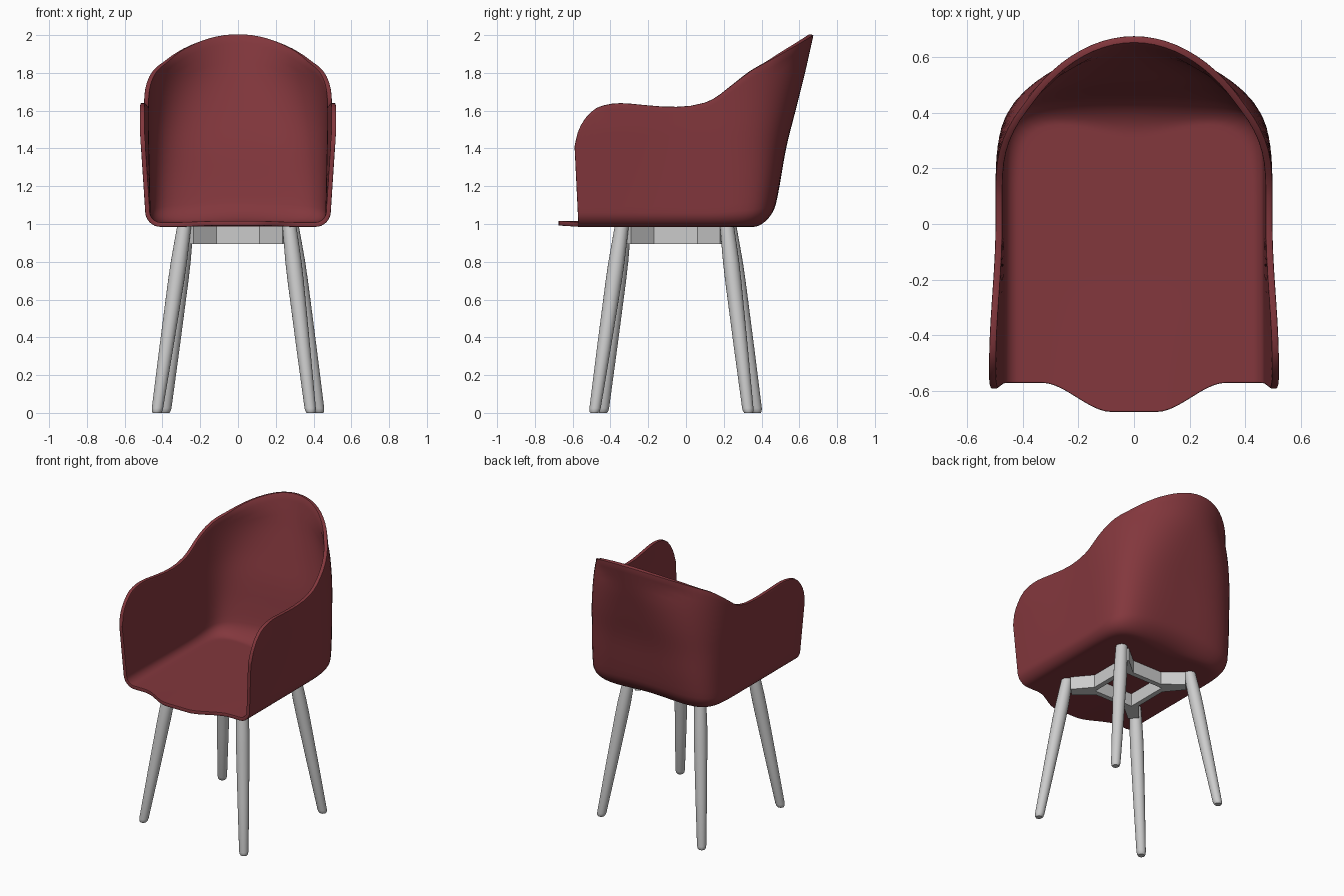
import bpy, bmesh
from math import sin, cos, pi, radians

if "Cube" in bpy.data.objects:
    bpy.data.objects.remove(bpy.data.objects["Cube"])

Z0, YC, CY = 0.985, 0.10, -0.055     # shell underside, centre of back curve, base centre


def clamp(v, lo=0.0, hi=1.0):
    return max(lo, min(hi, v))


def smooth(v):
    v = clamp(v)
    return v * v * (3 - 2 * v)


def curve(pts, x):
    """Monotone smooth interpolation through (x, y) points."""
    x = clamp(x, pts[0][0], pts[-1][0])
    sl = [(b[1] - a[1]) / (b[0] - a[0]) for a, b in zip(pts, pts[1:])]
    tan = [sl[0]] + [2 * a * b / (a + b) if a * b > 0 else 0.0
                     for a, b in zip(sl, sl[1:])] + [sl[-1]]
    i = 0
    while i < len(sl) - 1 and x > pts[i + 1][0]:
        i += 1
    h = pts[i + 1][0] - pts[i][0]
    t = (x - pts[i][0]) / h
    return ((2 * t**3 - 3 * t**2 + 1) * pts[i][1] + (t**3 - 2 * t**2 + t) * h * tan[i]
            + (3 * t**2 - 2 * t**3) * pts[i + 1][1] + (t**3 - t**2) * h * tan[i + 1])


# Side-view profiles: rim height over y, and backrest position over z
RIM = [(-0.59, 1.41), (-0.575, 1.48), (-0.54, 1.55), (-0.5, 1.595), (-0.45, 1.625),
       (-0.35, 1.64), (-0.2, 1.628), (-0.08, 1.62), (0.04, 1.627), (0.13, 1.655),
       (0.25, 1.74), (0.35, 1.815), (0.45, 1.87), (0.6, 1.955), (0.675, 2.0)]
BACK = [(0.98, 0.445), (1.1, 0.475), (1.2, 0.495), (1.4, 0.53), (1.6, 0.58),
        (1.8, 0.63), (2.0, 0.675)]


def half_width(y, z):
    t = clamp((z - 1) / 0.5)
    return 0.487 + 0.01 * t + 0.023 * t * smooth((0.0 - y) / 0.5)


def outline(kind, p, z):
    """Plan position of a shell column at height z."""
    if kind == "side":
        yf = -0.57 - 0.02 * clamp((z - 1) / 0.41)
        y = yf + p * (YC - yf)
        return half_width(y, z), y
    n = 5 - 3 * clamp((z - 1) / 0.86)
    c, s = max(cos(p), 0.0), sin(p)
    r = (c**n + s**n) ** (-1 / n)
    return r * c * half_width(YC, z), YC + r * s * (curve(BACK, z) - YC)


def column(kind, p):
    """Points from the seat centre outward, round the fillet and up to the rim."""
    if kind == "side":
        top, rad, cy = curve(RIM, -0.59 + p * (YC + 0.59)), 0.075, None
    else:
        top = 1.7
        for _ in range(40):
            top = 0.5 * top + 0.5 * curve(RIM, outline(kind, p, top)[1])
        rad, cy = 0.075 + 0.05 * sin(p) ** 2, YC

    def inset(z, d):
        x, y = outline(kind, p, z)
        c = y if cy is None else cy
        k = 1 - d / (x * x + (y - c) ** 2) ** 0.5
        return [x * k, c + (y - c) * k, z]

    edge = inset(Z0, rad)
    c = edge[1] if cy is None else cy
    pts = [[edge[0] * i / 16, c + (edge[1] - c) * i / 16, Z0] for i in range(16)]
    for i in range(8):
        a = i / 8 * pi / 2
        pts.append(inset(Z0 + rad * (1 - cos(a)), rad * (1 - sin(a))))
    for i in range(19):
        pts.append(inset(Z0 + rad + (top - Z0 - rad) * i / 18, 0))
    for q in pts:                                # front lip of the seat
        w = clamp((-q[1] - 0.2) / 0.37) * smooth((0.33 - abs(q[0])) / 0.25)
        q[1] -= 0.105 * w * (q[2] < 1.1)
        q[2] += 0.007 * w * (q[2] < 1.1)
    return pts


def make(name, bm):
    me = bpy.data.meshes.new(name)
    bm.to_mesh(me)
    bm.free()
    ob = bpy.data.objects.new(name, me)
    bpy.context.collection.objects.link(ob)
    bpy.ops.object.select_all(action='DESELECT')
    bpy.context.view_layer.objects.active = ob
    ob.select_set(True)
    return ob


# Seat shell: half surface, mirrored, thickened, rim softened
cols = [column("side", (k / 16) ** 1.8) for k in range(17)]
cols += [column("back", k / 20 * pi / 2) for k in range(1, 21)]
bm = bmesh.new()
grid = [[bm.verts.new(q) for q in c] for c in cols]
for a, b in zip(grid, grid[1:]):
    for j in range(len(a) - 1):
        bm.faces.new((a[j], b[j], b[j + 1], a[j + 1]))
bmesh.ops.remove_doubles(bm, verts=bm.verts, dist=1e-5)
shell = make("seat_shell", bm)
m = shell.modifiers.new("mirror", 'MIRROR')
m.merge_threshold = 0.0005
m = shell.modifiers.new("thickness", 'SOLIDIFY')
m.thickness, m.offset = 0.025, -1
m = shell.modifiers.new("rim", 'BEVEL')
m.width, m.segments, m.limit_method, m.angle_limit = 0.005, 2, 'ANGLE', radians(60)
for name in [m.name for m in shell.modifiers]:
    bpy.ops.object.modifier_apply(modifier=name)
bpy.ops.object.shade_smooth_by_angle(angle=radians(40))
mat = bpy.data.materials.new("dark_red")
mat.diffuse_color = (0.225, 0.038, 0.046, 1)
mat.use_nodes = True
mat.node_tree.nodes["Principled BSDF"].inputs["Base Color"].default_value = mat.diffuse_color
shell.data.materials.append(mat)

# Under-seat frame: square ring with an arm to each leg
outer = []
for k in range(4):
    for x, y in ((0.185, 0.115), (0.285, 0.235), (0.235, 0.285), (0.115, 0.185)):
        for _ in range(k):
            x, y = -y, x
        outer.append((x, y))
inner = [(clamp(x, -0.15, 0.15), clamp(y, -0.15, 0.15)) for x, y in outer]
bm = bmesh.new()
loops = [[bm.verts.new((x, y + CY, z)) for x, y in ring]
         for ring, z in ((outer, 0.895), (outer, 0.99), (inner, 0.99), (inner, 0.895))]
for a, b in zip(loops, loops[1:] + loops[:1]):
    for i in range(16):
        j = (i + 1) % 16
        bm.faces.new((a[i], a[j], b[j], b[i]))
bmesh.ops.remove_doubles(bm, verts=bm.verts, dist=1e-5)
bmesh.ops.recalc_face_normals(bm, faces=bm.faces)
make("under_frame", bm)

# Legs: tapered and splayed, arranged by quarter turns
LEG = [(0.0, 0.021), (0.008, 0.027), (0.025, 0.03), (0.35, 0.037), (0.7, 0.043),
       (0.8, 0.043), (0.9, 0.04), (0.99, 0.037)]
for k, name in enumerate(("back_right", "back_left", "front_left", "front_right")):
    bm = bmesh.new()
    rings = []
    for z, r in LEG:
        t = z / 0.99
        x, y = 0.43 + (0.285 - 0.43) * t, 0.385 + (0.272 - 0.385) * t
        for _ in range(k):
            x, y = -y, x
        rings.append([bm.verts.new((x + r * cos(i * pi / 10), y + CY + r * sin(i * pi / 10), z))
                      for i in range(20)])
    for a, b in zip(rings, rings[1:]):
        for i in range(20):
            j = (i + 1) % 20
            bm.faces.new((a[i], a[j], b[j], b[i]))
    bm.faces.new(rings[0][::-1])
    bm.faces.new(rings[-1])
    make(name + "_leg", bm)
    bpy.ops.object.shade_smooth_by_angle(angle=radians(40))
